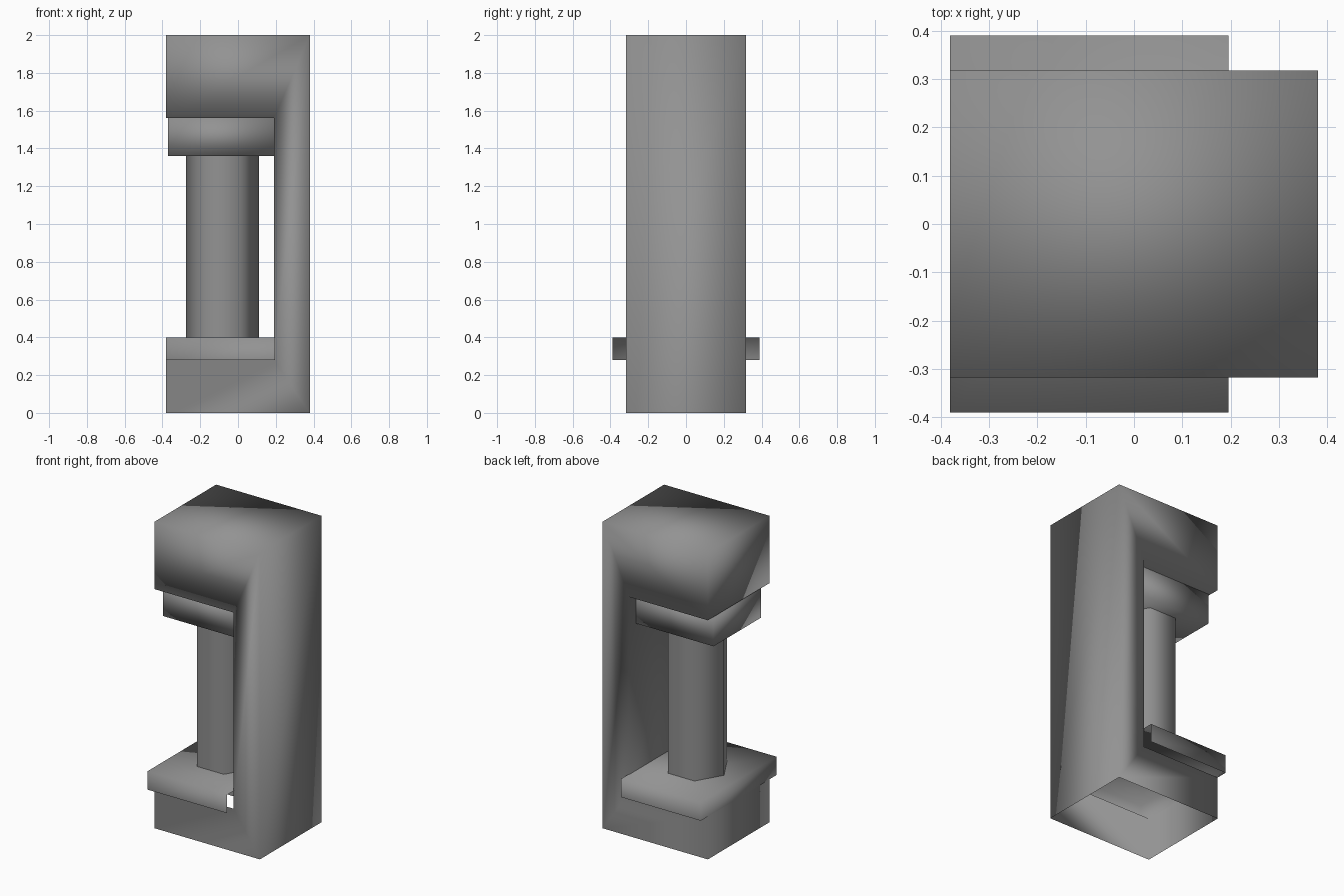
import bpy
import bmesh
import math

default = bpy.data.objects.get("Cube")
if default:
    bpy.data.objects.remove(default, do_unlink=True)

grey = bpy.data.materials.new("plain_grey")
grey.use_nodes = True
COLOUR = (0.29, 0.29, 0.29, 1)
grey.diffuse_color = COLOUR
grey.node_tree.nodes["Principled BSDF"].inputs["Base Color"].default_value = COLOUR


def prism(name, profile, axis, low, high, open_sides=(), caps=(True, True)):
    """Extrude a 2D profile along y or z, leaving the listed sides and caps open."""
    bm = bmesh.new()

    def ring(level):
        return [bm.verts.new((a, level, b) if axis == "y" else (a, b, level))
                for a, b in profile]

    first, last = ring(low), ring(high)
    count = len(profile)
    for i in range(count):
        if i not in open_sides:
            j = (i + 1) % count
            bm.faces.new((first[i], first[j], last[j], last[i]))
    if caps[0]:
        bm.faces.new(first[::-1])
    if caps[1]:
        bm.faces.new(last)
    bmesh.ops.recalc_face_normals(bm, faces=bm.faces)
    # The outermost side faces are known to point away from the middle
    top = max(bm.faces, key=lambda f: f.calc_center_median().z)
    if top.normal.z < -0.5:
        bmesh.ops.reverse_faces(bm, faces=bm.faces)
    for face in bm.faces:
        face.smooth = True
    mesh = bpy.data.meshes.new(name)
    bm.to_mesh(mesh)
    bm.free()
    mesh.materials.append(grey)
    obj = bpy.data.objects.new(name, mesh)
    bpy.context.collection.objects.link(obj)
    return obj


def rectangle(x0, x1, y0, y1):
    return [(x0, y0), (x1, y0), (x1, y1), (x0, y1)]


# C-shaped frame: hollow, open underneath and where the tray covers the lower arm
c_shape = [(-0.38, 0), (0.38, 0), (0.38, 2), (-0.38, 2),
           (-0.38, 1.56), (0.19, 1.56), (0.19, 0.28), (-0.38, 0.28)]
prism("frame", c_shape, "y", -0.317, 0.317, open_sides=(0, 6))

# Tray: a lid with no underside and no end toward the spine
prism("tray", rectangle(-0.38, 0.195, -0.39, 0.39), "z", 0.28, 0.40,
      open_sides=(1,), caps=(False, True))

# Head block under the upper arm
prism("head_block", rectangle(-0.37, 0.19, -0.245, 0.245), "z", 1.36, 1.56)

# Six-sided column between tray and head block
hexagon = [(-0.082 + 0.193 * math.cos(math.tau * k / 6),
            0.193 * math.sin(math.tau * k / 6)) for k in range(6)]
prism("column", hexagon, "z", 0.40, 1.36, caps=(False, False))
